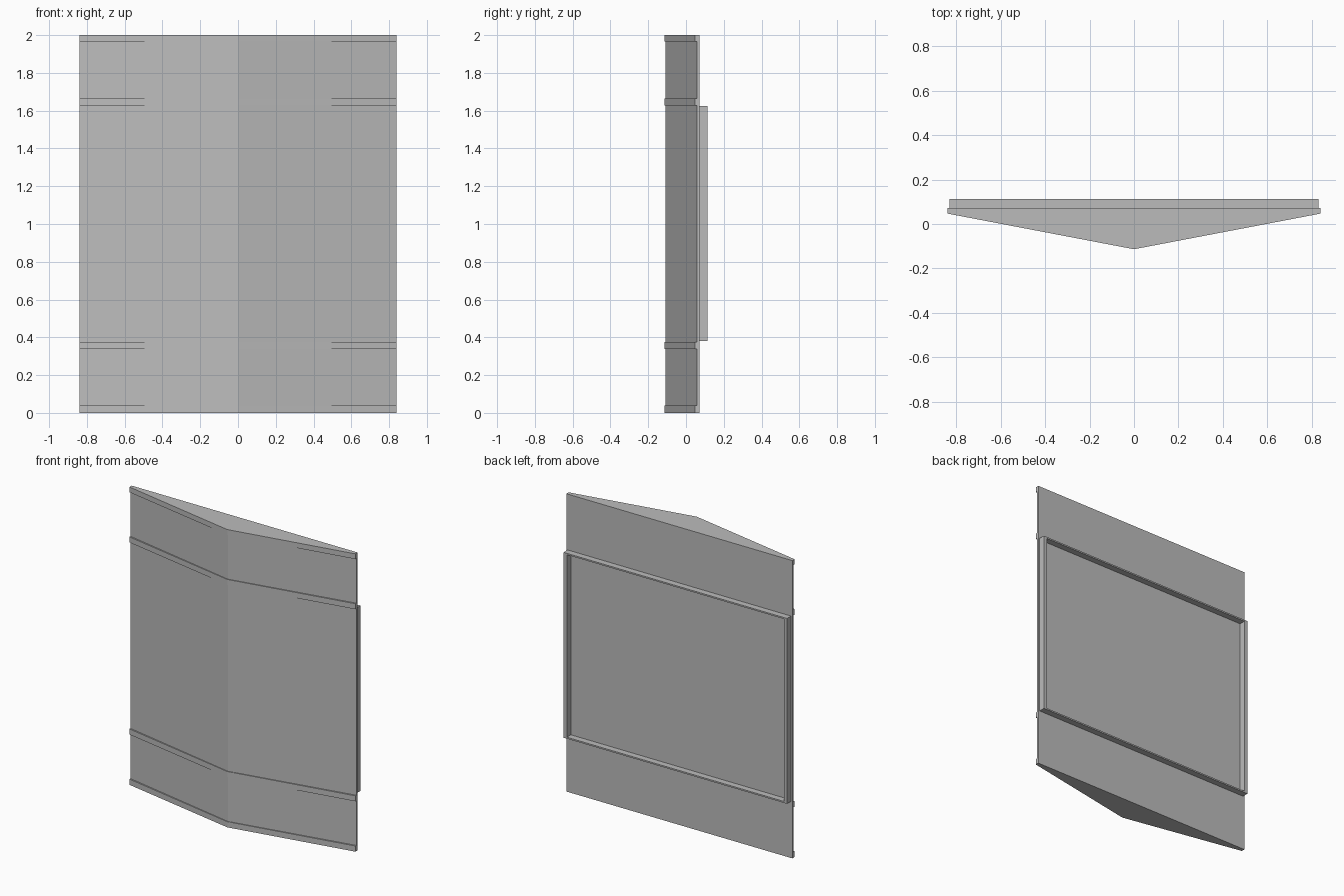
import bpy
import bmesh

cube = bpy.data.objects.get("Cube")
if cube:
    bpy.data.objects.remove(cube, do_unlink=True)

grey = bpy.data.materials.new("plain grey")
grey.use_nodes = True
colour = (0.5, 0.5, 0.5, 1)
grey.diffuse_color = colour
grey.node_tree.nodes["Principled BSDF"].inputs["Base Color"].default_value = colour

HALF_W, BACK_Y = 0.84, 0.071
RAIL_BACK = 0.1135


def finish(name, bm):
    bmesh.ops.recalc_face_normals(bm, faces=bm.faces)
    mesh = bpy.data.meshes.new(name)
    bm.to_mesh(mesh)
    bm.free()
    mesh.materials.append(grey)
    bpy.context.collection.objects.link(bpy.data.objects.new(name, mesh))


def wedge(name, z0, z1, apex_y, end_y):
    """Upright prism with a shallow pointed front and a flat back."""
    profile = [(-HALF_W, end_y), (0, apex_y), (HALF_W, end_y),
               (HALF_W, BACK_Y), (-HALF_W, BACK_Y)]
    bm = bmesh.new()
    face = bm.faces.new([bm.verts.new((x, y, z0)) for x, y in profile])
    top = bmesh.ops.extrude_face_region(bm, geom=[face])["geom"]
    verts = [v for v in top if isinstance(v, bmesh.types.BMVert)]
    bmesh.ops.translate(bm, verts=verts, vec=(0, 0, z1 - z0))
    finish(name, bm)


def box(name, x0, x1, y0, y1, z0, z1):
    bm = bmesh.new()
    bmesh.ops.create_cube(bm, size=1)
    for v in bm.verts:
        v.co = (x1 if v.co.x > 0 else x0,
                y1 if v.co.y > 0 else y0,
                z1 if v.co.z > 0 else z0)
    finish(name, bm)


# Panel sections alternating with slightly proud bands
levels = [0, 0.038, 0.338, 0.375, 1.628, 1.665, 1.965, 2]
for i, (z0, z1) in enumerate(zip(levels, levels[1:])):
    if i % 2:
        wedge(f"panel_section_{i // 2 + 1}", z0, z1, -0.1085, 0.057)
    else:
        wedge(f"front_band_{i // 2 + 1}", z0, z1, -0.1135, 0.047)

# Raised rectangular frame on the back
OUTER, SIDE_T, RAIL_T = 0.83, 0.024, 0.01
LOW, HIGH = 0.38, 1.625
box("frame_side_right", -OUTER, SIDE_T - OUTER, BACK_Y, RAIL_BACK, LOW, HIGH)
box("frame_side_left", OUTER - SIDE_T, OUTER, BACK_Y, RAIL_BACK, LOW, HIGH)
inner = OUTER - SIDE_T
box("frame_bottom", -inner, inner, BACK_Y, RAIL_BACK, LOW, LOW + RAIL_T)
box("frame_top", -inner, inner, BACK_Y, RAIL_BACK, HIGH - RAIL_T, HIGH)
